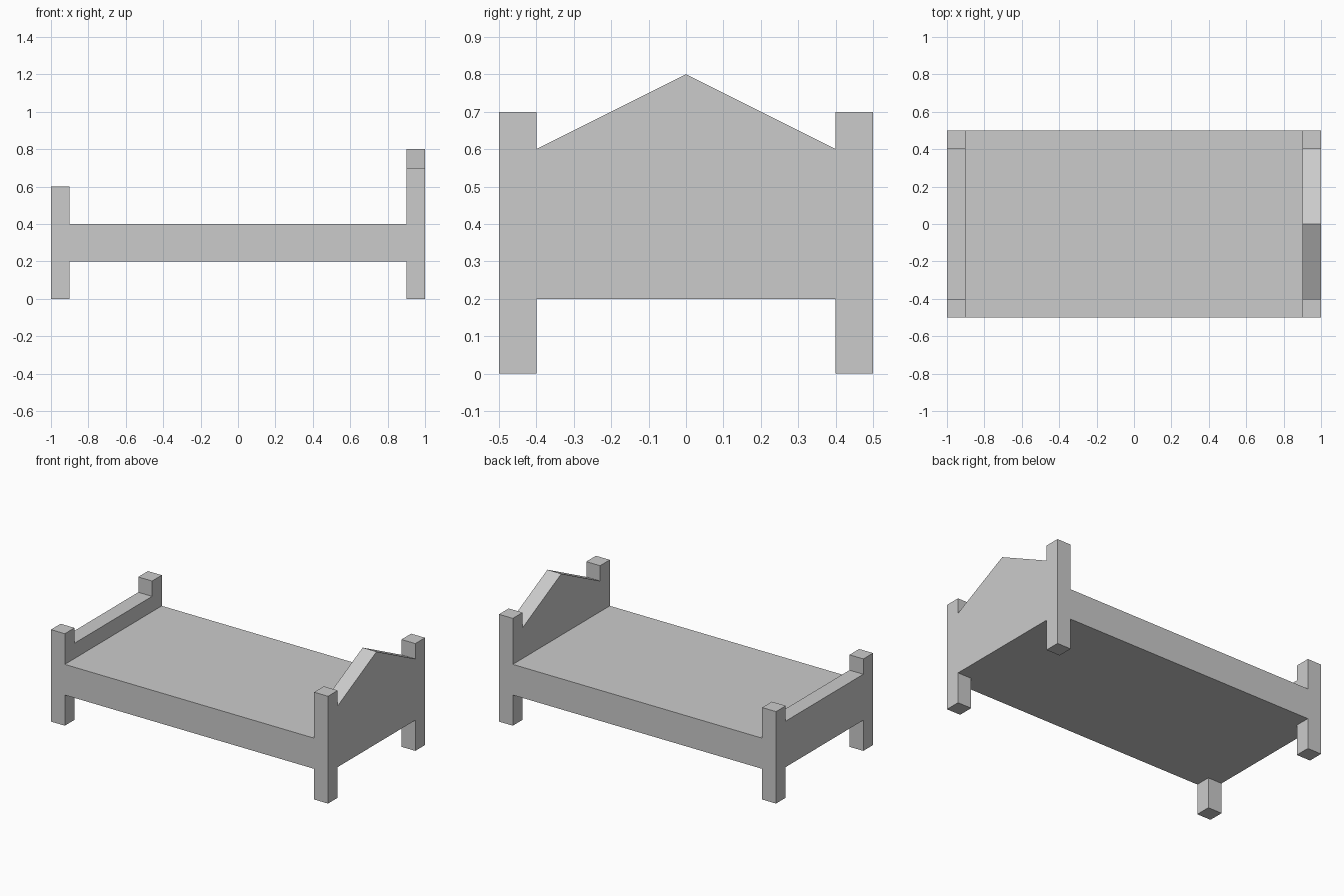
import bpy, bmesh

if "Cube" in bpy.data.objects:
    bpy.data.objects.remove(bpy.data.objects["Cube"])


def extrude_profile(name, half, x0, x1):
    """Mirror a half outline (y, z) across y = 0 and extrude it along x."""
    left = [(-y, z) for y, z in reversed(half) if y > 0]
    bm = bmesh.new()
    face = bm.faces.new([bm.verts.new((x0, y, z)) for y, z in half + left])
    ext = bmesh.ops.extrude_face_region(bm, geom=[face], use_keep_orig=True)
    verts = [v for v in ext["geom"] if isinstance(v, bmesh.types.BMVert)]
    bmesh.ops.translate(bm, verts=verts, vec=(x1 - x0, 0, 0))
    bmesh.ops.recalc_face_normals(bm, faces=bm.faces)
    mesh = bpy.data.meshes.new(name)
    bm.to_mesh(mesh)
    bm.free()
    obj = bpy.data.objects.new(name, mesh)
    bpy.context.collection.objects.link(obj)
    return obj


def end_board(post_top, panel_top):
    """Half outline of a bed end: panel underside, leg, post, panel top edge."""
    return [(0.4, 0.2), (0.4, 0), (0.5, 0), (0.5, post_top), (0.4, post_top)] + panel_top


# Headboard with legs and gabled top
extrude_profile("headboard", end_board(0.7, [(0.4, 0.6), (0, 0.8)]), 0.9, 1.0)

# Footboard with legs and level top
extrude_profile("footboard", end_board(0.6, [(0.4, 0.5)]), -1.0, -0.9)

# Solid bed base between the two ends
extrude_profile("bed_base", [(0.5, 0.2), (0.5, 0.4)], -0.9, 0.9)
